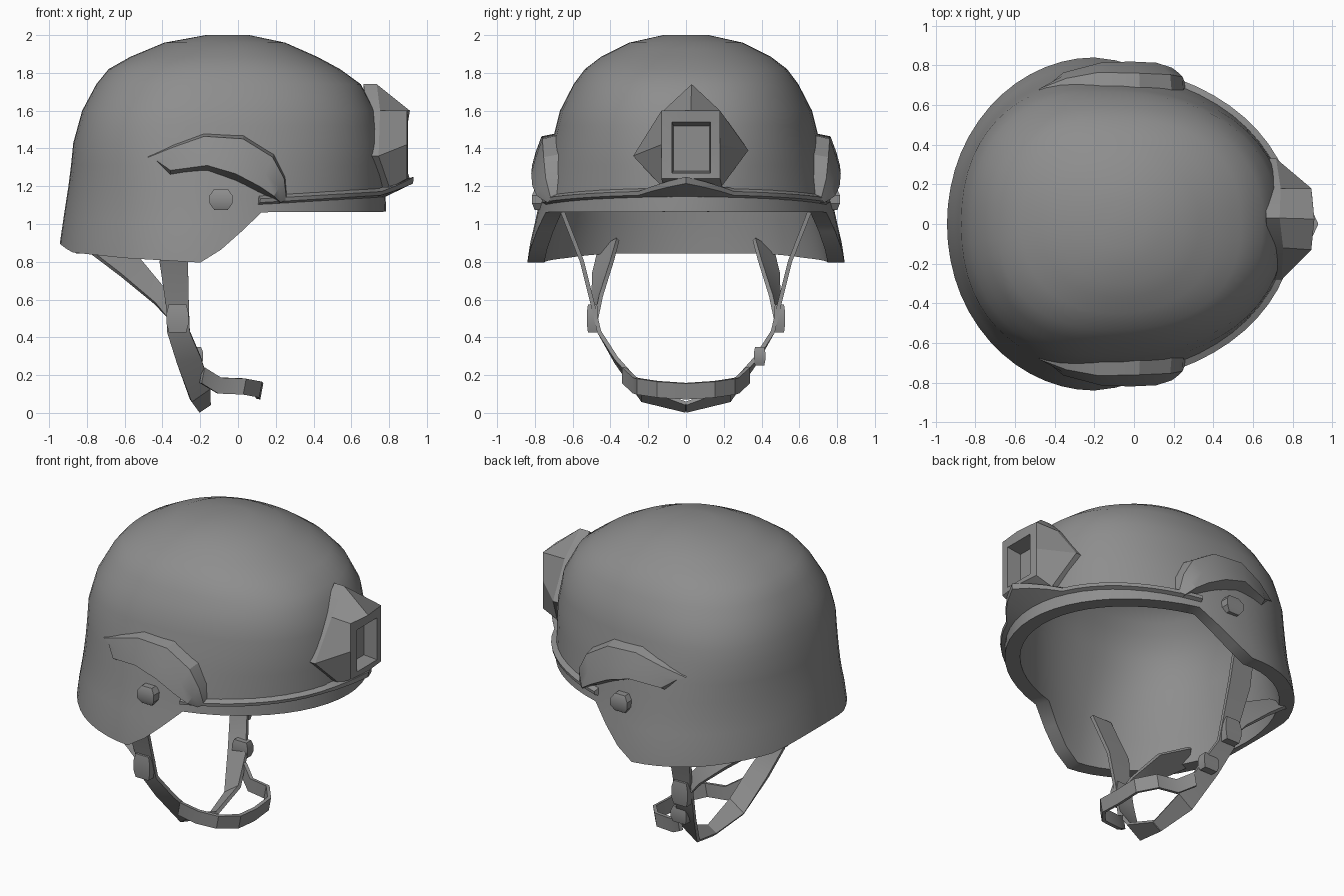
import bpy, bmesh
from math import sin, cos, pi, radians, copysign
from mathutils import Vector

cube = bpy.data.objects.get("Cube")
if cube:
    bpy.data.objects.remove(cube, do_unlink=True)

grey = bpy.data.materials.new("helmet grey")
grey.use_nodes = True
grey.diffuse_color = (0.27, 0.27, 0.27, 1)
grey.node_tree.nodes["Principled BSDF"].inputs["Base Color"].default_value = grey.diffuse_color

# Shell levels: height, back x, front x, half width, roundness exponent
LEVELS = [(0.8, -.95, .78, .84, 2), (.9, -.943, .78, .825, 2), (1.07, -.918, .785, .785, 2),
          (1.25, -.89, .775, .75, 2.1), (1.43, -.872, .76, .71, 2.25), (1.6, -.825, .725, .667, 2.3),
          (1.74, -.75, .65, .595, 2.3), (1.82, -.685, .54, .535, 2.3), (1.885, -.57, .42, .45, 2.2),
          (1.96, -.39, .25, .3, 2.1), (2.0, -.17, .06, .12, 2)]


def interp(table, t):
    """Linear lookup in rows sorted by their first value."""
    t = min(max(t, table[0][0]), table[-1][0])
    for a, b in zip(table, table[1:]):
        if t <= b[0]:
            k = (t - a[0]) / (b[0] - a[0])
            return [p + (q - p) * k for p, q in zip(a, b)][1:]


def on_shell(angle, z, off=0.0):
    """Point on the egg-shaped shell, angle 0 at the brow."""
    back, front, w, p = interp(LEVELS, z)
    mid = -0.2 + max(0, z - 1.5) * 0.28
    c, s = (copysign(abs(f(angle)) ** (2 / p), f(angle)) for f in (cos, sin))
    reach = front - mid if c > 0 else mid - back
    return Vector((mid + (reach + off) * c, (w + off) * s, z))


def side_y(x, z):
    back, front, w, p = interp(LEVELS, z)
    reach = front + .2 if x > -.2 else -.2 - back
    return w * max(0, 1 - abs((x + .2) / reach) ** p) ** (1 / p)


def front_x(y, z):
    back, front, w, p = interp(LEVELS, z)
    return (front + .2) * (1 - abs(y / w) ** p) ** (1 / p) - .2


def finish(name, bm, angle=35):
    bmesh.ops.remove_doubles(bm, verts=bm.verts, dist=0.0005)
    bmesh.ops.recalc_face_normals(bm, faces=bm.faces)
    mesh = bpy.data.meshes.new(name)
    bm.to_mesh(mesh)
    bm.free()
    ob = bpy.data.objects.new(name, mesh)
    bpy.context.collection.objects.link(ob)
    mesh.materials.append(grey)
    bpy.ops.object.select_all(action='DESELECT')
    ob.select_set(True)
    bpy.context.view_layer.objects.active = ob
    bpy.ops.object.shade_smooth_by_angle(angle=radians(angle))


def loft(name, rings, angle=35):
    """Skin closed rings in order and cap both ends."""
    bm = bmesh.new()
    rows = [[bm.verts.new(p) for p in r] for r in rings]
    n = len(rows[0])
    for a, b in zip(rows, rows[1:]):
        for i in range(n):
            j = (i + 1) % n
            bm.faces.new((a[i], a[j], b[j], b[i]))
    bm.faces.new(rows[0])
    bm.faces.new(rows[-1])
    finish(name, bm, angle)


def ribbon(name, path, thick=0.022):
    """Strap through (centre, half-width vector) stations."""
    rings = []
    for i, (c, h) in enumerate(path):
        c, h = Vector(c), Vector(h)
        ahead = Vector(path[min(i + 1, len(path) - 1)][0]) - Vector(path[max(i - 1, 0)][0])
        n = ahead.cross(h).normalized() * thick / 2
        rings.append([c - h - n, c + h - n, c + h + n, c - h + n])
    loft(name, rings, angle=25)


def block(name, centre, size, taper=1.0):
    c = Vector(centre)
    rings = []
    for s, k in ((-.5, taper), (-.2, 1), (.2, 1), (.5, taper)):
        rings.append([c + Vector((size[0] * a * k, size[1] * b * k, size[2] * s))
                      for a, b in ((-.5, -.5), (.5, -.5), (.5, .5), (-.5, .5))])
    loft(name, rings, angle=25)


# Helmet shell: outer skin, then the inner skin folded in at the rim
RIM = [(-.95, .9), (-.88, .85), (-.6, .82), (-.19, .795), (-.13, .83),
       (.0, .94), (.11, 1.062), (.8, 1.065)]
HEIGHTS = (1.2, 1.31, 1.43, 1.52, 1.6, 1.67, 1.74, 1.82, 1.885, 1.925, 1.96, 1.983, 2.0)
SEG = 56
WALL = 0.09
angles = [2 * pi * i / SEG for i in range(SEG)]


def skin(off, highest_back_rim):
    rows = []
    for k in (0, .25, .5, .75):
        row = []
        for ang in angles:
            x = on_shell(ang, .9).x
            rim = interp(RIM, x)[0]
            if x < -.5:
                rim = min(rim, highest_back_rim)
            row.append(on_shell(ang, rim + (1.2 - rim) * k, off))
        rows.append(row)
    for z in HEIGHTS:
        drop = Vector((0, 0, off * max(0, z - 1.4) / .6))
        rows.append([on_shell(ang, z, off) + drop for ang in angles])
    return rows


loft("helmet_shell", skin(0, .9)[::-1] + skin(-WALL, .845), angle=45)

# Brow rail wrapping the front edge, flaring into a lip below the mount
rail = []
for i in range(25):
    ang = radians(-72 + 6 * i)
    z = 1.1 + 0.06 * cos(ang)
    flare = max(0, 1 - abs(i - 12) / 3)
    rail.append([on_shell(ang, z - .02, -.01), on_shell(ang, z - .005 + .06 * flare, .025 + .125 * flare),
                 on_shell(ang, z + .015 + .075 * flare, .03 + .125 * flare), on_shell(ang, z + .035, -.01)])
loft("brow_rail", rail, angle=25)

# Front mount: faceted diamond around a recessed square socket
OUTLINE = [(.03, 1.74), (.18, 1.6), (.33, 1.39), (.19, 1.2),
           (.04, 1.17), (-.12, 1.19), (-.28, 1.36), (-.12, 1.6)]
base = [(front_x(y, z) + (.085 if z > 1.7 else .035), y, z) for y, z in OUTLINE]


def square(x, y0, y1, z0, z1, lean=0.0):
    ym, zm = (y0 + y1) / 2, (z0 + z1) / 2
    return [(x - lean * abs(y - ym), y, z) for y, z in
            ((ym, z1), (y1, z1), (y1, zm), (y1, z0), (ym, z0), (y0, z0), (y0, zm), (y0, z1))]


sunk = [(x - .07, y, z) for x, y, z in base]
loft("front_mount", [sunk, base, square(.91, -.13, .18, 1.24, 1.6, .1),
                     square(.9, -.075, .13, 1.27, 1.54), square(.81, -.065, .125, 1.28, 1.52)],
     angle=20)

# Side covers: top edge and bottom edge stations with outward bulge
COVER = [(-.48, 1.355, -.42, 1.33, .005), (-.34, 1.42, -.36, 1.26, .035),
         (-.18, 1.48, -.16, 1.28, .075), (.03, 1.47, -.02, 1.23, .08),
         (.19, 1.37, .1, 1.17, .085), (.25, 1.25, .18, 1.13, .075), (.26, 1.13, .22, 1.11, .03)]
for side, label in ((1, "left"), (-1, "right")):
    stations = []
    for x0, z0, x1, z1, bulge in COVER:
        row = []
        for t, k in ((0, -.15), (.08, .85), (.5, 1), (.85, 1.05), (1, -.15)):
            x, z = x0 + (x1 - x0) * t, z0 + (z1 - z0) * t
            row.append((x, side * (side_y(x, z) + bulge * k), z))
        stations.append(row)
    loft(label + "_side_cover", stations, angle=28)

    # Clasp under the cover
    block(label + "_clasp", (-.09, side * .78, 1.13), (.12, .07, .11), .6)

    # Chin strap running from inside the shell to below the chin
    ribbon(label + "_front_strap", [
        ((-.3, side * .66, 1.08), (.07, 0, 0)), ((-.34, side * .55, .8), (.075, 0, 0)),
        ((-.32, side * .49, .56), (.06, 0, 0)), ((-.315, side * .46, .43), (.06, 0, 0)),
        ((-.26, side * .37, .28), (.065, 0, .01)), ((-.2, side * .23, .1), (.05, 0, .035)),
        ((-.18, 0, .03), (.03, 0, .02))])
    ribbon(label + "_rear_strap", [
        ((-.76, side * .41, .89), (.03, -side * .05, .03)), ((-.57, side * .44, .77), (.05, -side * .05, .04)),
        ((-.4, side * .47, .6), (.04, -side * .02, .02)), ((-.33, side * .475, .5), (.04, 0, 0))])
    block(label + "_strap_buckle", (-.32, side * .495, .5), (.115, .06, .15), .8)

# Single adjuster on the left strap
block("strap_adjuster", (-.24, .39, .3), (.11, .06, .1), .8)

# Chin loop reaching forward from the two straps
loop = [(-.19, .33, .2), (-.1, .27, .145), (.03, .25, .14), (.11, .15, .125)]
full = loop + [(.115, 0, .115)] + [(x, -y, z) for x, y, z in reversed(loop)]
ribbon("chin_loop", [(p, (.008, 0, .042)) for p in full])
